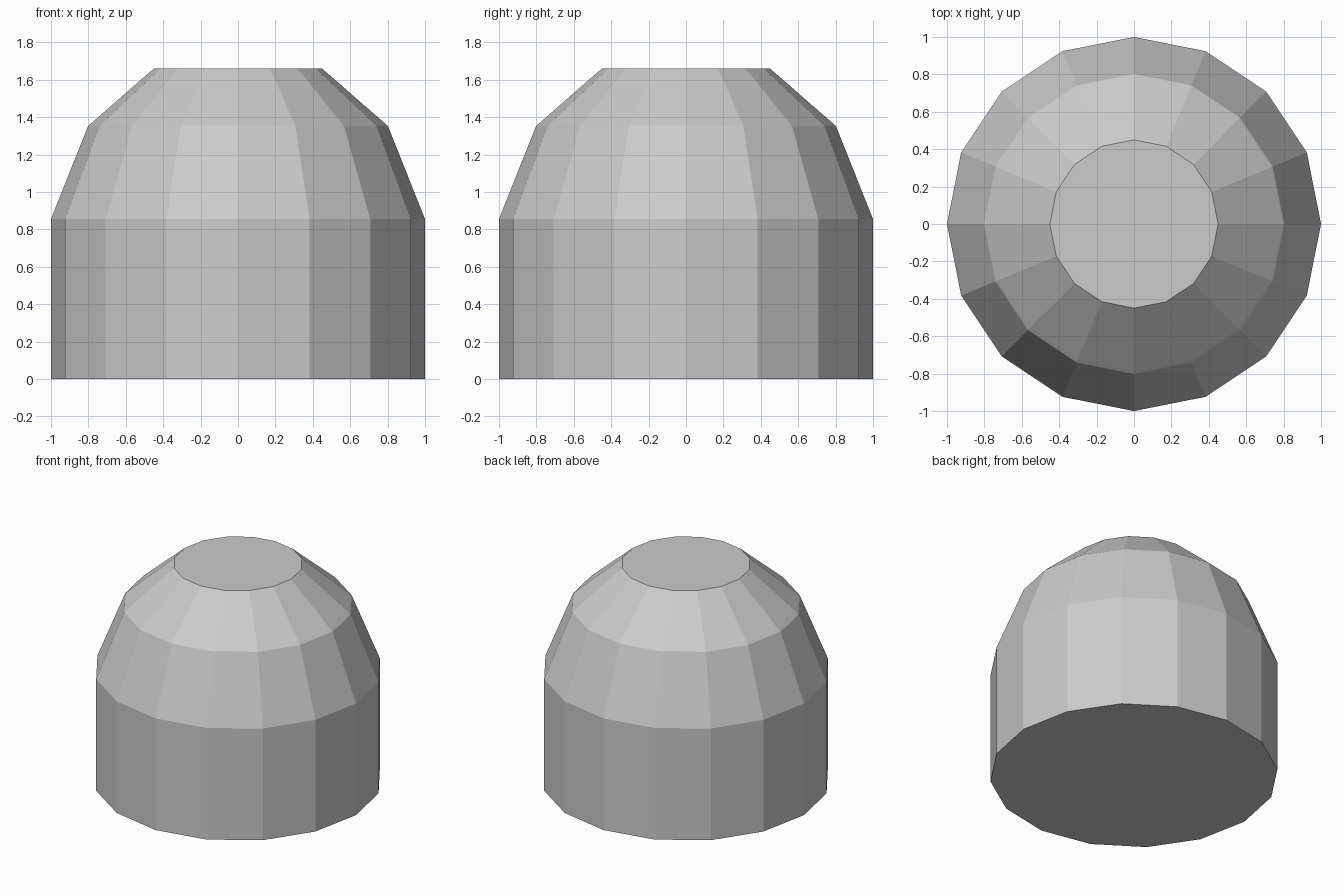
import bpy, bmesh, math

if "Cube" in bpy.data.objects:
    bpy.data.objects.remove(bpy.data.objects["Cube"])

SIDES = 16
# Half profile (radius, height): straight wall, sloped shoulder with a tiny softened edge, steep cap
PROFILE = [(1.0, 0.0), (1.0, 0.855), (0.802, 1.352), (0.789, 1.364), (0.45, 1.66)]

# Plain light grey material
grey = bpy.data.materials.new("light_grey")
grey.diffuse_color = (0.6, 0.6, 0.6, 1.0)
grey.use_nodes = True
grey.node_tree.nodes["Principled BSDF"].inputs["Base Color"].default_value = grey.diffuse_color

# Faceted dome body: stacked rings, bridged and capped
bm = bmesh.new()
rings = []
for r, z in PROFILE:
    rings.append([bm.verts.new((r * math.cos(2 * math.pi * i / SIDES),
                                r * math.sin(2 * math.pi * i / SIDES), z))
                  for i in range(SIDES)])
for low, high in zip(rings, rings[1:]):
    for i in range(SIDES):
        j = (i + 1) % SIDES
        bm.faces.new((low[i], low[j], high[j], high[i]))
bm.faces.new(rings[0][::-1])
bm.faces.new(rings[-1])
bmesh.ops.recalc_face_normals(bm, faces=bm.faces)

mesh = bpy.data.meshes.new("dome_body")
bm.to_mesh(mesh)
bm.free()
mesh.materials.append(grey)
bpy.context.collection.objects.link(bpy.data.objects.new("dome_body", mesh))
